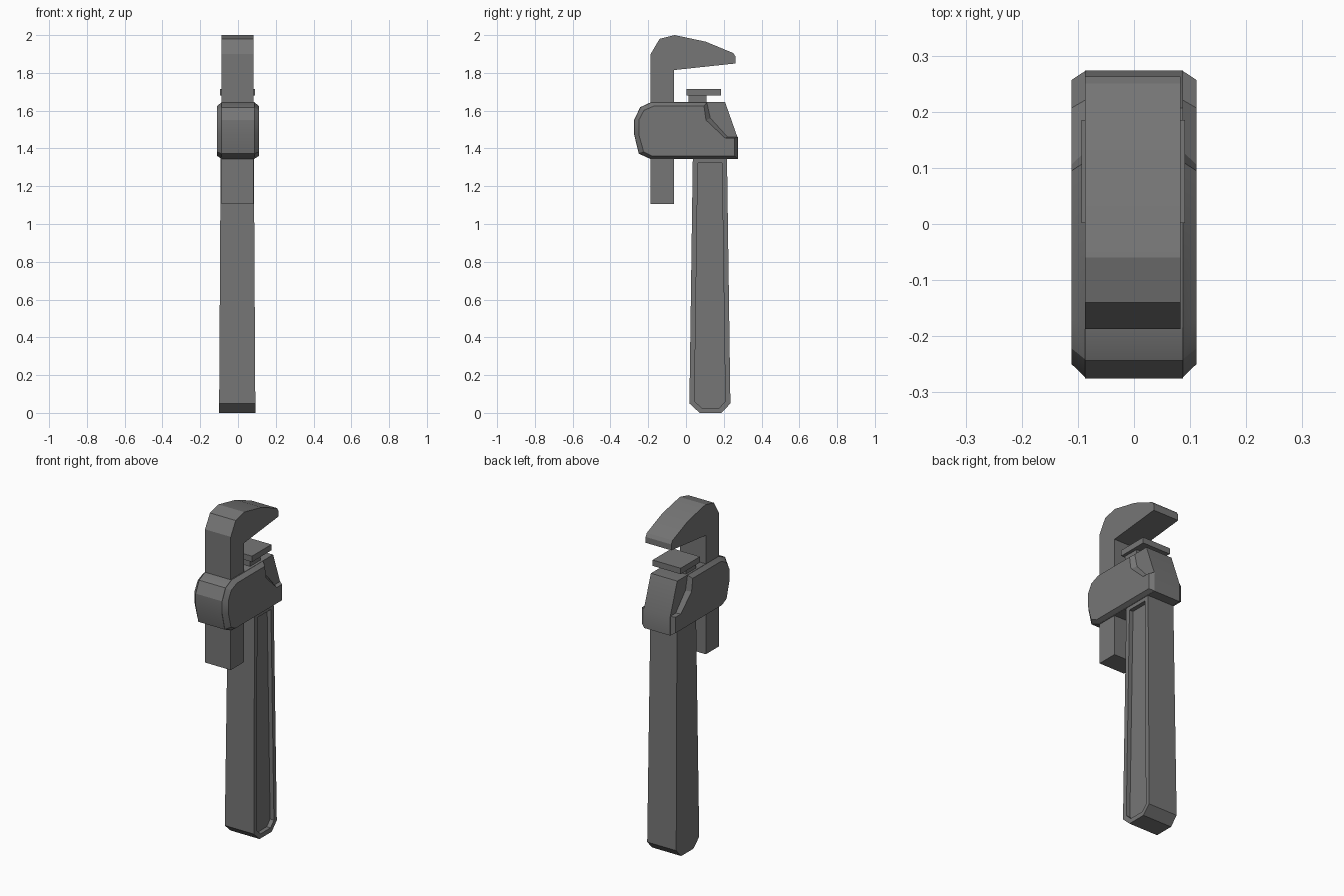
import bpy, bmesh, math

if "Cube" in bpy.data.objects:
    bpy.data.objects.remove(bpy.data.objects["Cube"])

steel = bpy.data.materials.new("dark_grey_steel")
steel.use_nodes = True
GREY = (0.18, 0.18, 0.18, 1)
steel.diffuse_color = GREY
steel.node_tree.nodes["Principled BSDF"].inputs["Base Color"].default_value = GREY


def loft(name, start, end, recess=None):
    """Join two matching rings of points; recess = (margin, depth) sinks the end face."""
    bm = bmesh.new()
    a = [bm.verts.new(p) for p in start]
    b = [bm.verts.new(p) for p in end]
    bm.faces.new(a)
    cap = bm.faces.new(b)
    for i in range(len(a)):
        j = (i + 1) % len(a)
        bm.faces.new((a[i], a[j], b[j], b[i]))
    bmesh.ops.recalc_face_normals(bm, faces=bm.faces)
    if recess:
        margin, depth = recess
        bmesh.ops.inset_region(bm, faces=[cap], thickness=margin, use_even_offset=True)
        floor = bmesh.ops.extrude_discrete_faces(bm, faces=[cap])["faces"][0]
        bmesh.ops.translate(bm, verts=floor.verts, vec=(-depth, 0, 0))
    mesh = bpy.data.meshes.new(name)
    bm.to_mesh(mesh)
    bm.free()
    mesh.materials.append(steel)
    obj = bpy.data.objects.new(name, mesh)
    bpy.context.collection.objects.link(obj)
    bpy.ops.object.select_all(action="DESELECT")
    obj.select_set(True)
    bpy.context.view_layer.objects.active = obj
    bpy.ops.object.shade_smooth_by_angle(angle=math.radians(25))
    return obj


def ring(profile, x):
    return [(x, y, z) for y, z in profile]


def prism(name, profile, x0, x1):
    return loft(name, ring(profile, x0), ring(profile, x1))


def rect(y0, y1, z0, z1):
    return [(y0, z0), (y1, z0), (y1, z1), (y0, z1)]


# Hooked upper jaw with its long shank
prism("hook_jaw", [(-0.187, 1.105), (-0.187, 1.9), (-0.14, 1.98), (-0.06, 2.0),
                   (0.105, 1.965), (0.25, 1.905), (0.263, 1.885), (0.263, 1.85),
                   (-0.063, 1.815), (-0.063, 1.105)], -0.087, 0.083)

# Lower jaw: pad on a narrower stem
prism("lower_jaw_pad", rect(0.002, 0.185, 1.68, 1.715), -0.094, 0.091)
prism("lower_jaw_stem", rect(0.012, 0.108, 1.62, 1.68), -0.075, 0.072)

# Housing core
nose = [(-0.19, 1.345), (-0.25, 1.372), (-0.275, 1.475), (-0.275, 1.55),
        (-0.243, 1.618), (-0.185, 1.645)]
prism("housing_core", nose + [(0.207, 1.645), (0.274, 1.455), (0.274, 1.345)],
      -0.087, 0.087)

# Chamfered, stepped cheeks on both sides of the housing
outer = nose + [(0.112, 1.645), (0.131, 1.56), (0.222, 1.46), (0.274, 1.46), (0.274, 1.345)]
inner = [(-0.18, 1.36), (-0.224, 1.382), (-0.25, 1.475), (-0.25, 1.55),
         (-0.222, 1.602), (-0.168, 1.625), (0.095, 1.625), (0.106, 1.55),
         (0.207, 1.455), (0.257, 1.455), (0.257, 1.36)]
for side, name in ((1, "left_cheek"), (-1, "right_cheek")):
    loft(name, ring(outer, side * 0.085), ring(inner, side * 0.111))

# Tapered handle with a sunken panel on one side
grip = [(0.036, 1.35), (0.018, 0.05), (0.072, 0), (0.188, 0), (0.235, 0.05), (0.217, 1.35)]


def flared(side):
    return [(-0.004 + side * (0.096 - 0.008 * z / 1.35), y, z) for y, z in grip]


loft("handle", flared(-1), flared(1), recess=(0.027, 0.025))
